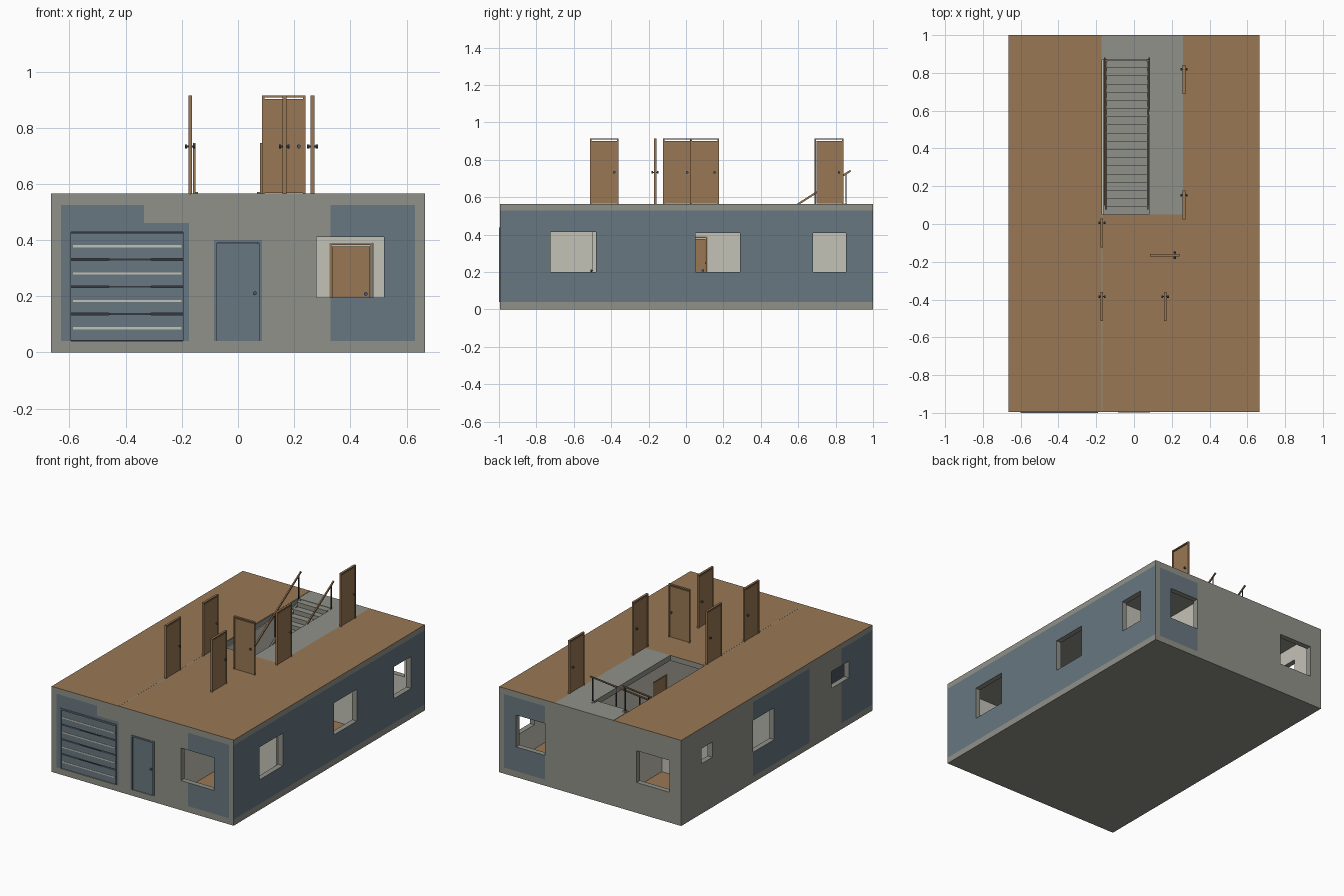
import bpy, bmesh, math
from mathutils import Vector, Matrix

if "Cube" in bpy.data.objects:
    bpy.data.objects.remove(bpy.data.objects["Cube"])


def material(name, rgb):
    lin = [(c / 255 / 12.92) if c < 11 else ((c / 255 + 0.055) / 1.055) ** 2.4 for c in rgb]
    m = bpy.data.materials.new(name)
    m.use_nodes = True
    m.diffuse_color = (*lin, 1)
    m.node_tree.nodes["Principled BSDF"].inputs["Base Color"].default_value = (*lin, 1)
    return m


GREY = material("concrete grey", (143, 145, 136))
BLUE = material("slate blue", (104, 119, 128))
WOOD = material("brown wood", (153, 119, 84))
CREAM = material("interior cream", (196, 194, 182))
DARK = material("dark metal", (52, 57, 64))
STEEL = material("blue steel", (72, 88, 108))


def finish(name, bm, mats):
    me = bpy.data.meshes.new(name)
    bm.to_mesh(me)
    bm.free()
    for m in mats:
        me.materials.append(m)
    ob = bpy.data.objects.new(name, me)
    bpy.context.scene.collection.objects.link(ob)
    return ob


def add_box(bm, x0, x1, y0, y1, z0, z1, mat=0):
    mtx = Matrix.Translation(((x0 + x1) / 2, (y0 + y1) / 2, (z0 + z1) / 2))
    mtx = mtx @ Matrix.Diagonal((x1 - x0, y1 - y0, z1 - z0, 1))
    made = bmesh.ops.create_cube(bm, size=1, matrix=mtx)
    for f in {f for v in made["verts"] for f in v.link_faces}:
        f.material_index = mat


def boxes(name, mat, *extents):
    bm = bmesh.new()
    for e in extents:
        add_box(bm, *e)
    return finish(name, bm, [mat])


def add_knob(bm, x, y, z, reach, mat):
    # spindle with a rounded knob at each end
    turn = Matrix.Translation((x, y, z)) @ Matrix.Rotation(math.pi / 2, 4, "X")
    parts = [bmesh.ops.create_cone(bm, segments=8, radius1=0.003, radius2=0.003,
                                   depth=2 * reach, cap_ends=True, matrix=turn)]
    for s in (-1, 1):
        parts.append(bmesh.ops.create_cone(
            bm, segments=10, radius1=0.007, radius2=0.007, depth=0.008, cap_ends=True,
            matrix=Matrix.Translation((0, s * reach, 0)) @ turn))
    for p in parts:
        for f in {f for v in p["verts"] for f in v.link_faces}:
            f.material_index = mat


def wall(name, along, outer, inner, a0, a1, z0, z1, holes=(), patches=(), mats=(GREY, BLUE, CREAM)):
    """Wall along x or y, with rectangular openings and painted panels on its outer face."""
    cuts_a, cuts_z = {a0, a1}, {z0, z1}
    for r in (*holes, *patches):
        cuts_a |= {min(max(v, a0), a1) for v in r[:2]}
        cuts_z |= set(r[2:])
    A, Z = sorted(cuts_a), sorted(cuts_z)

    def inside(i, j, rects):
        a, z = (A[i] + A[i + 1]) / 2, (Z[j] + Z[j + 1]) / 2
        return any(r[0] < a < r[1] and r[2] < z < r[3] for r in rects)

    def solid(i, j):
        return 0 <= i < len(A) - 1 and 0 <= j < len(Z) - 1 and not inside(i, j, holes)

    bm = bmesh.new()

    def quad(pts, mat):
        vs = [bm.verts.new((a, d, z) if along == "x" else (d, a, z)) for a, z, d in pts]
        bm.faces.new(vs).material_index = mat

    for i in range(len(A) - 1):
        for j in range(len(Z) - 1):
            if not solid(i, j):
                continue
            c = [(A[i], Z[j]), (A[i + 1], Z[j]), (A[i + 1], Z[j + 1]), (A[i], Z[j + 1])]
            quad([(*p, outer) for p in c], 1 if inside(i, j, patches) else 0)
            quad([(*p, inner) for p in c], 2)
            for k, (di, dj) in enumerate(((0, -1), (1, 0), (0, 1), (-1, 0))):
                if not solid(i + di, j + dj):
                    p, q = c[k], c[(k + 1) % 4]
                    quad([(*p, outer), (*q, outer), (*q, inner), (*p, inner)], 0)
    bmesh.ops.remove_doubles(bm, verts=bm.verts, dist=1e-5)
    bmesh.ops.recalc_face_normals(bm, faces=bm.faces)
    return finish(name, bm, mats)


def beam(bm, p, q, w, h, mat=0):
    p, q = Vector(p), Vector(q)
    d = q - p
    mtx = Matrix.Translation((p + q) / 2) @ d.to_track_quat("Y", "Z").to_matrix().to_4x4()
    made = bmesh.ops.create_cube(bm, size=1, matrix=mtx @ Matrix.Diagonal((w, d.length, h, 1)))
    for f in {f for v in made["verts"] for f in v.link_faces}:
        f.material_index = mat


# Outer walls
X, XI, F, B, T, G = 0.665, 0.63, -0.995, 1.0, 0.563, 0.04
garage_hole = (-0.6, -0.19, G, 0.435)
entry_hole = (-0.085, 0.085, G, 0.4)
wall("front_wall", "x", F, -0.96, -XI, XI, 0, T,
     [garage_hole, entry_hole, (0.28, 0.52, 0.195, 0.41)],
     [(-XI, -0.335, G, 0.525), (-0.335, -0.175, G, 0.46), (0.33, XI, G, 0.525)])
wall("back_wall", "x", B, 0.965, -XI, XI, 0, T,
     [(0.33, 0.54, 0.2, 0.41), (-0.58, -0.34, 0.2, 0.41)], [(0.33, XI, G, 0.525)])
wall("left_side_wall", "y", X, XI, F, B, 0, T,
     [(-0.725, -0.48, 0.2, 0.415), (0.05, 0.29, 0.2, 0.41), (0.68, 0.855, 0.2, 0.41)],
     [(F, B, G, 0.53)])
wall("right_side_wall", "y", -X, -XI, F, B, 0, T,
     [(0.675, 0.79, 0.33, 0.43), (0.03, 0.25, 0.2, 0.41), (-0.75, -0.57, 0.31, 0.42)],
     [(-0.34, 0.25, G, 0.53), (F, -0.675, G, 0.53)])

# Ground slab and room floors
boxes("ground_slab", GREY, (-XI, XI, -0.96, 0.965, 0, G))
boxes("room_floors", WOOD, (0.18, XI, -0.96, 0.965, G, G + 0.002),
      (-XI, -0.18, 0.51, 0.965, G, G + 0.002))

# Interior walls
plain = (CREAM, CREAM, CREAM)
wall("garage_partition", "y", -0.18, -0.162, -0.96, 0.965, G, 0.53, mats=plain)
wall("hall_partition", "y", 0.18, 0.162, -0.96, 0.965, G, 0.53, [(-0.04, 0.115, G, 0.39)], mats=plain)
wall("front_room_partition", "x", -0.5, -0.482, 0.18, XI, G, 0.53, [(0.325, 0.48, G, 0.39)], mats=plain)
wall("back_room_partition", "x", 0.49, 0.508, 0.18, XI, G, 0.53, mats=plain)
wall("garage_back_partition", "x", 0.49, 0.508, -XI, -0.18, G, 0.53, mats=plain)

# Upper slab around the stairwell, with thin floor coverings
WX0, WX1, WY0, WY1 = -0.17, 0.08, 0.05, 0.87
boxes("upper_slab", GREY, (-XI, WX0, -0.96, 0.965, 0.53, T), (WX1, XI, -0.96, 0.965, 0.53, T),
      (WX0, WX1, -0.96, WY0, 0.53, T), (WX0, WX1, WY1, 0.965, 0.53, T))
boxes("upper_floor", WOOD, (-X, -0.173, F, B, T, 0.565), (-0.168, 0.26, F, WY0, T, 0.565),
      (0.26, X, F, B, T, 0.565))
boxes("stair_landing", GREY, (WX1, 0.26, WY0, B, T, 0.565), (WX0, WX1, WY1, B, T, 0.565),
      (-0.173, -0.168, F, WY0, T, 0.5645))


# Room doors: frame, leaf and knobs
def door(name, x, y, z, along_y):
    bm = bmesh.new()
    h, w, d = 0.35, 0.077, 0.007
    for s in (-1, 1):
        c = s * (w - 0.004)
        add_box(bm, c - 0.004, c + 0.004, -d, d, 0, h)
    add_box(bm, -w + 0.008, w - 0.008, -d, d, h - 0.007, h)
    add_box(bm, -w + 0.009, w - 0.009, -0.004, 0.004, 0.002, h - 0.013)
    add_knob(bm, 0.053, 0, 0.168, 0.015, 1)
    ob = finish(name, bm, [WOOD, STEEL])
    ob.location = (x, y, z)
    ob.rotation_euler.z = math.pi / 2 if along_y else 0


upper = [(0.265, 0.765, 1), (0.265, 0.1, 1), (-0.17, -0.047, 1),
         (-0.17, -0.437, 1), (0.165, -0.437, 1), (0.163, -0.165, 0)]
for n, (x, y, r) in enumerate(upper):
    door(f"upper_door_{n + 1}", x, y, 0.565, r)
door("front_room_door", 0.402, -0.491, G, False)
door("hall_door", 0.171, 0.037, G, True)

# Entry door
bm = bmesh.new()
x0, x1, z0, z1 = entry_hole
for a, b in ((x0, x0 + 0.01), (x1 - 0.01, x1)):
    add_box(bm, a, b, -0.999, -0.965, z0, z1)
add_box(bm, x0 + 0.01, x1 - 0.01, -0.999, -0.965, z1 - 0.01, z1)
add_box(bm, x0 + 0.011, x1 - 0.011, -0.99, -0.975, z0, z1 - 0.012)
add_knob(bm, 0.06, -0.983, 0.21, 0.012, 1)
finish("entry_door", bm, [BLUE, STEEL])

# Sectional garage door: frame, four panels with light strips, pull bars
bm = bmesh.new()
x0, x1, z0, z1 = garage_hole
for a, b in ((x0, x0 + 0.006), (x1 - 0.006, x1)):
    add_box(bm, a, b, -1, -0.965, z0, z1)
add_box(bm, x0, x1, -1, -0.965, z1 - 0.006, z1 + 0.004)
pitch = (z1 - z0 - 0.006) / 4
for k in range(4):
    z = z0 + k * pitch
    add_box(bm, x0 + 0.006, x1 - 0.006, -0.992, -0.975, z + 0.002, z + pitch - 0.004)
    add_box(bm, x0 + 0.012, x1 - 0.012, -0.994, -0.99, z + 0.042, z + 0.05, 1)
    if k:
        add_box(bm, -0.46, -0.31, -0.997, -0.985, z - 0.004, z + 0.002, 2)
add_box(bm, x0 + 0.006, x1 - 0.006, -0.978, -0.972, z0, z1 - 0.006, 2)
finish("garage_door", bm, [BLUE, CREAM, DARK])

# Staircase: treads with risers between two sloped stringers
bm = bmesh.new()
steps, y0, run = 18, 0.09, 0.0433
rise = (0.565 - G) / steps
for k in range(steps):
    top = G + (k + 1) * rise - 0.002
    y = y0 + k * run
    add_box(bm, -0.143, 0.068, y, y + run, max(G, top - 0.04), top)
for x in (-0.148, 0.073):
    beam(bm, (x, y0, G + 0.02), (x, 0.87, 0.55), 0.01, 0.05)
finish("staircase", bm, [GREY])

# Handrails on slim posts
for side, x in (("right", -0.156), ("left", 0.082)):
    bm = bmesh.new()
    beam(bm, (x, 0.1, 0.245), (x, 0.88, 0.742), 0.008, 0.01)
    for y in (0.12, 0.365, 0.61, 0.855):
        z = 0.245 + (y - 0.1) * 0.637
        add_box(bm, x - 0.003, x + 0.003, y - 0.003, y + 0.003, z - 0.155, z, 1)
    finish(f"{side}_handrail", bm, [WOOD, DARK])
